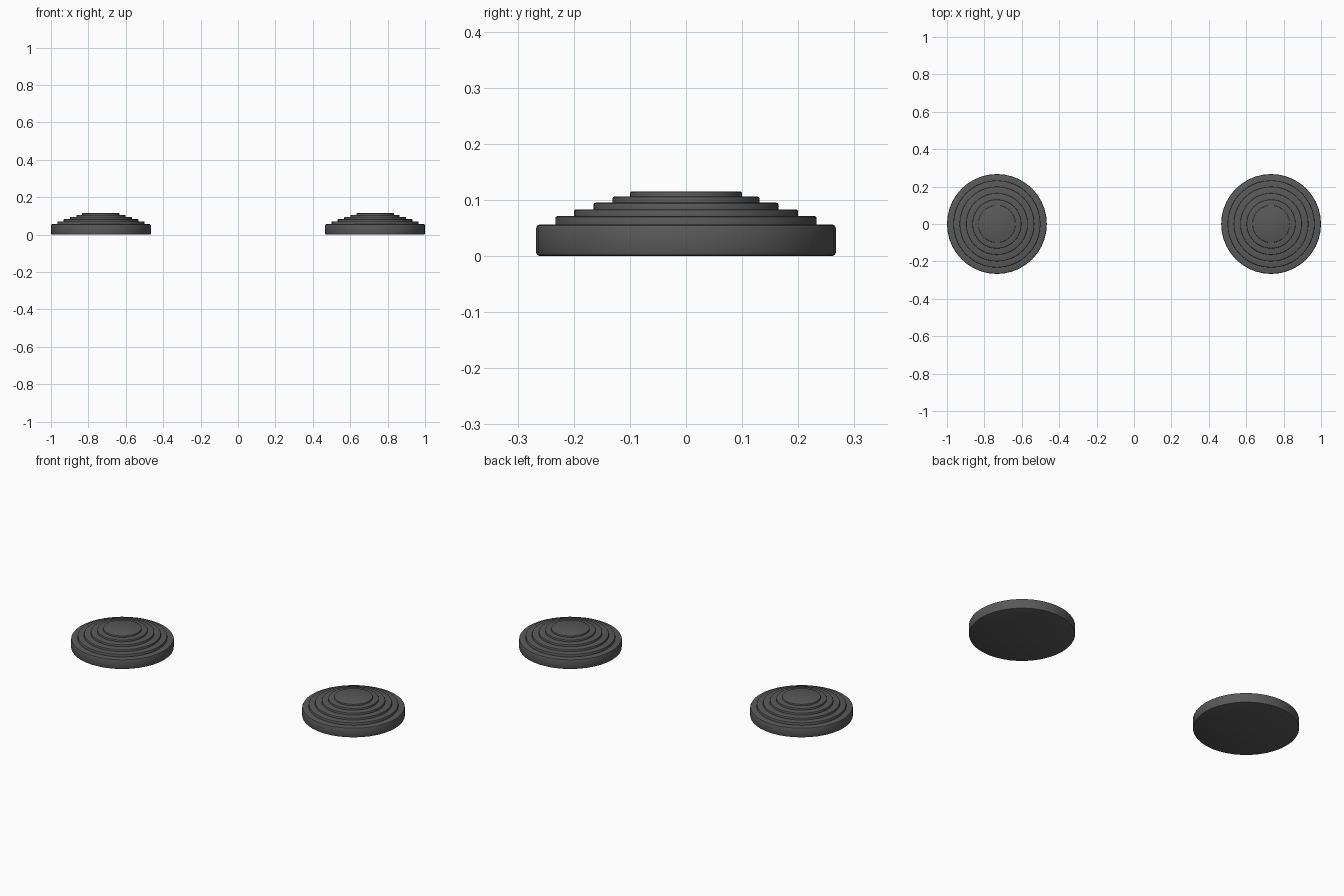
import bpy, bmesh, math

if "Cube" in bpy.data.objects:
    bpy.data.objects.remove(bpy.data.objects["Cube"])

SEGMENTS = 40
BEVEL = 0.006
CENTRE_X = 0.733

# one flat colour
grey = bpy.data.materials.new("dark_grey")
grey.diffuse_color = (0.1, 0.1, 0.1, 1)
grey.use_nodes = True
grey.node_tree.nodes["Principled BSDF"].inputs["Base Color"].default_value = grey.diffuse_color

# (radius, top height) of each tier, from the base up
TIERS = [(0.267, 0.056), (0.233, 0.071), (0.200, 0.083),
         (0.165, 0.095), (0.131, 0.106), (0.100, 0.115)]


def stepped_profile():
    """Half outline of the disc, with rounded tier edges."""
    r0 = TIERS[0][0]
    b = BEVEL
    pts = [(0, 0), (r0 - b, 0), (r0 - b * 0.3, b * 0.3), (r0, b)]
    for i, (r, z) in enumerate(TIERS):
        e = b if i == 0 else b * 0.6
        if i:
            pts.append((r, TIERS[i - 1][1]))
        pts += [(r, z - e), (r - e * 0.3, z - e * 0.3), (r - e, z)]
    return pts + [(0, TIERS[-1][1])]


def stepped_disc(name, x):
    """Lathe the profile into a closed stepped disc."""
    bm = bmesh.new()
    verts = [bm.verts.new((r, 0, z)) for r, z in stepped_profile()]
    edges = [bm.edges.new(pair) for pair in zip(verts, verts[1:])]
    bmesh.ops.spin(bm, geom=verts + edges, cent=(0, 0, 0), axis=(0, 0, 1),
                   angle=math.tau, steps=SEGMENTS, use_merge=True)
    bmesh.ops.remove_doubles(bm, verts=bm.verts, dist=1e-5)
    bmesh.ops.recalc_face_normals(bm, faces=bm.faces)
    mesh = bpy.data.meshes.new(name)
    bm.to_mesh(mesh)
    bm.free()
    mesh.materials.append(grey)
    obj = bpy.data.objects.new(name, mesh)
    obj.location.x = x
    bpy.context.collection.objects.link(obj)
    bpy.ops.object.select_all(action='DESELECT')
    obj.select_set(True)
    bpy.context.view_layer.objects.active = obj
    bpy.ops.object.shade_smooth_by_angle(angle=math.radians(30))


# the matching pair
stepped_disc("left_stepped_disc", -CENTRE_X)
stepped_disc("right_stepped_disc", CENTRE_X)
